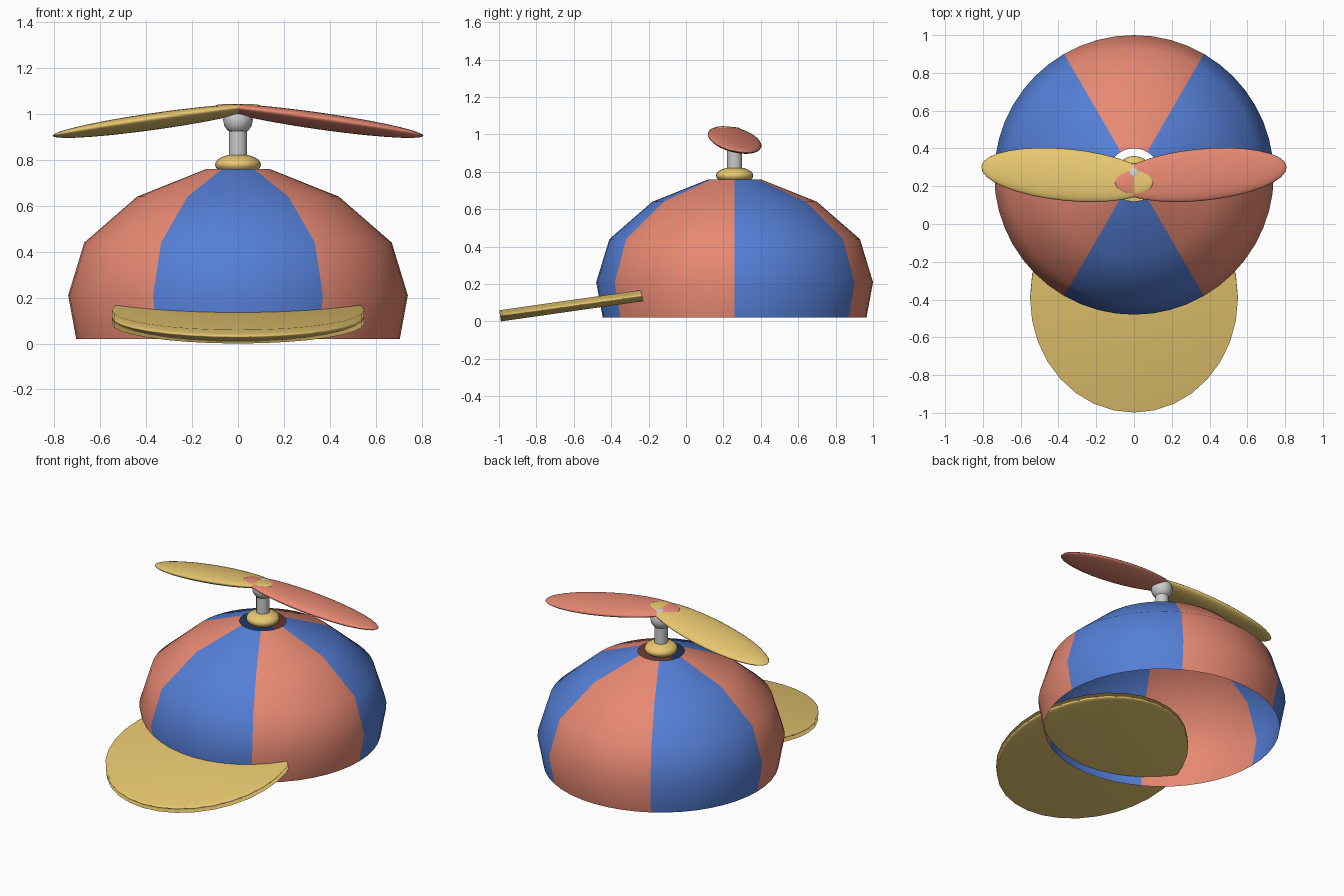
import bpy, bmesh
from math import radians, cos, sin, tau

if "Cube" in bpy.data.objects:
    bpy.data.objects.remove(bpy.data.objects["Cube"])

CY = 0.26  # y of the crown's axis


def material(name, rgb):
    m = bpy.data.materials.new(name)
    m.diffuse_color = (*rgb, 1)
    m.use_nodes = True
    m.node_tree.nodes["Principled BSDF"].inputs["Base Color"].default_value = m.diffuse_color
    return m


RED = material("red", (0.80, 0.25, 0.17))
BLUE = material("blue", (0.09, 0.21, 0.67))
YELLOW = material("yellow", (0.80, 0.57, 0.16))


def finish(name, mat=None, scale=(1, 1, 1), angle=None):
    ob = bpy.context.object
    ob.name = name
    ob.scale = scale
    if mat:
        ob.data.materials.append(mat)
    if angle:
        bpy.ops.object.shade_smooth_by_angle(angle=radians(angle))
    else:
        bpy.ops.object.shade_smooth()
    return ob


def ellipsoid(name, loc, radii, mat=None, rot=(0, 0, 0), segs=24, rings=12):
    bpy.ops.mesh.primitive_uv_sphere_add(segments=segs, ring_count=rings, radius=1,
                                         location=loc, rotation=rot)
    return finish(name, mat, radii)


def crown():
    """Open single-skin dome, turned from a profile, in six alternating panels."""
    profile = [(0.705, 0.02), (0.74, 0.21), (0.67, 0.44), (0.44, 0.64), (0.14, 0.76)]
    n = 48
    bm = bmesh.new()
    rows = [[bm.verts.new((r * cos(tau * i / n), r * sin(tau * i / n), z))
             for i in range(n)] for r, z in profile]
    for low, high in zip(rows, rows[1:]):
        for i in range(n):
            j = (i + 1) % n
            f = bm.faces.new((low[i], low[j], high[j], high[i]))
            f.material_index = (i * 6 // n) % 2
            f.smooth = True
    me = bpy.data.meshes.new("crown")
    bm.to_mesh(me)
    bm.free()
    me.materials.append(BLUE)
    me.materials.append(RED)
    ob = bpy.data.objects.new("crown", me)
    ob.location.y = CY
    bpy.context.collection.objects.link(ob)


crown()

# Brim: tilted oval plate that runs into the crown
bpy.ops.mesh.primitive_cylinder_add(vertices=32, radius=1, depth=1,
                                    location=(0, -0.39, 0.116), rotation=(radians(8.1), 0, 0))
finish("brim", YELLOW, (0.55, 0.61, 0.06))

# Button, stem and hub on the crown's axis
ellipsoid("button", (0, CY, 0.78), (0.1, 0.1, 0.046), YELLOW)
bpy.ops.mesh.primitive_cylinder_add(vertices=24, radius=0.04, depth=0.18, location=(0, CY, 0.87))
finish("stem", angle=40)
ellipsoid("hub", (0, CY, 0.975), (0.065, 0.065, 0.065), segs=16, rings=8)

# Mirrored propeller blades, drooping and swept slightly back
for side, name, mat in ((1, "blade_right", RED), (-1, "blade_left", YELLOW)):
    ellipsoid(name, (side * 0.353, CY, 0.97), (0.462, 0.138, 0.034), mat,
              (radians(-5), side * radians(8.1), side * radians(5.6)), 32, 16)
